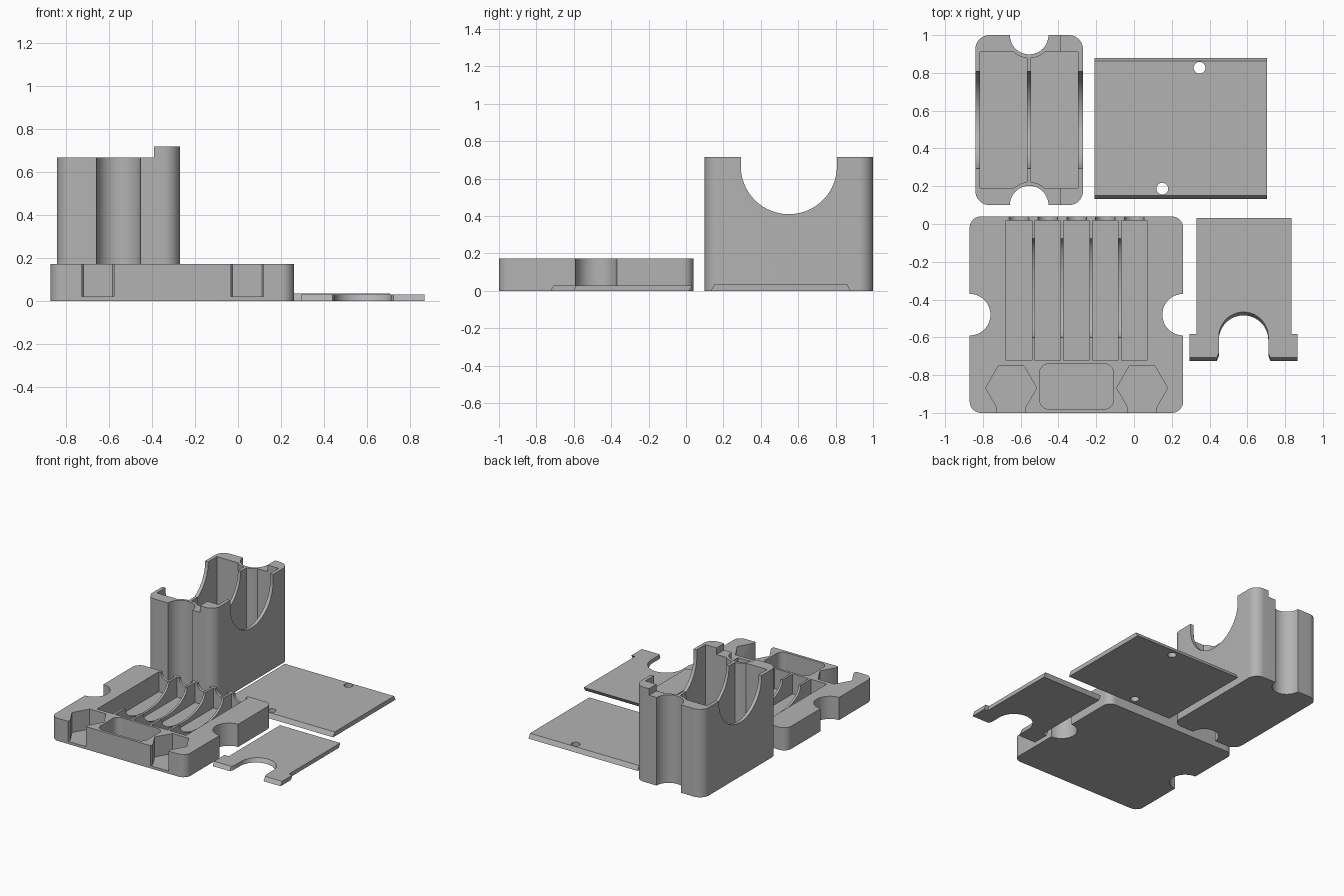
import bpy, bmesh, math

if "Cube" in bpy.data.objects:
    bpy.data.objects.remove(bpy.data.objects["Cube"])

grey = bpy.data.materials.new("plain grey")
grey.diffuse_color = (0.45, 0.45, 0.45, 1)
grey.use_nodes = True
grey.node_tree.nodes["Principled BSDF"].inputs["Base Color"].default_value = grey.diffuse_color


def prism(name, pts, lo, hi, axis='z', shear=0.0):
    """Extrude a 2D outline from lo to hi along z (points are x, y) or x (points are y, z)."""
    bm = bmesh.new()
    rings = []
    for h, s in ((lo, 0.0), (hi, shear)):
        rings.append([bm.verts.new((a, b + s, h) if axis == 'z' else
                                   (h, a, b) if axis == 'x' else (a, h, b)) for a, b in pts])
    n = len(pts)
    bm.faces.new(rings[0])
    bm.faces.new(rings[1])
    for i in range(n):
        j = (i + 1) % n
        bm.faces.new((rings[0][i], rings[0][j], rings[1][j], rings[1][i]))
    bmesh.ops.recalc_face_normals(bm, faces=bm.faces)
    me = bpy.data.meshes.new(name)
    bm.to_mesh(me)
    bm.free()
    me.materials.append(grey)
    ob = bpy.data.objects.new(name, me)
    bpy.context.collection.objects.link(ob)
    return ob


def rect(x0, y0, x1, y1):
    return [(x0, y0), (x1, y0), (x1, y1), (x0, y1)]


def arc(cx, cy, rx, ry, a0, a1, n):
    return [(cx + rx * math.cos(math.radians(a0 + (a1 - a0) * i / n)),
             cy + ry * math.sin(math.radians(a0 + (a1 - a0) * i / n))) for i in range(n + 1)]


def ring(cx, cy, rx, ry=None, n=48, start=0):
    return arc(cx, cy, rx, ry or rx, start, start + 360, n)[:-1]


def round_rect(x0, y0, x1, y1, r):
    pts = []
    for cx, cy, a in ((x1 - r, y1 - r, 0), (x0 + r, y1 - r, 90),
                      (x0 + r, y0 + r, 180), (x1 - r, y0 + r, 270)):
        pts += arc(cx, cy, r, r, a, a + 90, 10)
    return pts


def cut(ob, cutter):
    """Subtract the cutter and remove it."""
    m = ob.modifiers.new("cut", 'BOOLEAN')
    m.operation, m.solver, m.object = 'DIFFERENCE', 'EXACT', cutter
    bpy.context.view_layer.objects.active = ob
    bpy.ops.object.modifier_apply(modifier=m.name)
    bpy.data.objects.remove(cutter)


def smooth(ob):
    bpy.ops.object.select_all(action='DESELECT')
    ob.select_set(True)
    bpy.context.view_layer.objects.active = ob
    bpy.ops.object.shade_smooth_by_angle(angle=math.radians(30))


# Tray body with a round finger notch on each side
tray = prism("tray", round_rect(-0.87, -1.0, 0.26, 0.04, 0.06), 0, 0.172)
for x in (-0.87, 0.26):
    cut(tray, prism("notch", ring(x, -0.48, 0.11), -0.1, 0.4))

# Hexagonal pockets open to the front, and the rounded pocket between them
for x in (-0.65, 0.043):
    cut(tray, prism("hexagon", ring(x, -0.868, 0.135, n=6), 0.02, 0.4))
    cut(tray, prism("slot", rect(x - 0.075, -1.1, x + 0.075, -0.9), 0.02, 0.4))
cut(tray, prism("pocket", round_rect(-0.50, -0.98, -0.108, -0.74, 0.05), 0.02, 0.4))

# Five long bays, each with a half-round groove through the back wall
for i in range(5):
    x = -0.609 + 0.1525 * i
    cut(tray, prism("bay", rect(x - 0.068, -0.722, x + 0.068, 0.018), 0.02, 0.4))
    cut(tray, prism("groove", ring(x, 0.172, 0.052, n=32), 0.0, 0.1, 'y'))

# Scoop lowering the dividers between the bays
cut(tray, prism("scoop", ring(-0.34, 0.172, 0.262, 0.125), -0.60, 0.0, 'x'))
smooth(tray)

# Tall box: two cavities that wrap around the end notches
box = prism("tall_box", round_rect(-0.84, 0.10, -0.27, 1.0, 0.075), 0, 0.717)
for x0, x1 in ((-0.814, -0.566), (-0.544, -0.296)):
    cavity = prism("cavity", rect(x0, 0.19, x1, 0.91), 0.025, 1.0)
    for y in (0.10, 1.0):
        cut(cavity, prism("boss", ring(-0.555, y, 0.122), -0.1, 1.2))
    cut(box, cavity)
for y in (0.10, 1.0):
    cut(box, prism("end_notch", ring(-0.555, y, 0.102), -0.1, 1.2))

# Lowered rim on the left and the wide half-round opening through all walls
cut(box, prism("rim_step", rect(-1.0, 0.0, -0.39, 1.2), 0.667, 1.2))
opening = arc(0.55, 0.667, 0.257, 0.257, 180, 360, 40) + [(0.807, 1.0), (0.293, 1.0)]
cut(box, prism("opening", opening, -1.0, 0.0, 'x'))
smooth(box)

# Sliding lid with dovetail edges and two pin holes
lid = prism("sliding_lid", [(0.133, 0), (0.88, 0), (0.862, 0.034), (0.151, 0.034)],
            -0.21, 0.705, 'x')
for x, y in ((0.347, 0.827), (0.15, 0.187)):
    cut(lid, prism("pin_hole", ring(x, y, 0.031, n=32), -0.1, 0.2))
smooth(lid)

# Small gate plate with slanted ends, wide feet and an arch
outline = [(0.295, -0.725), (0.438, -0.725), (0.449, -0.70)]
outline += arc(0.58, -0.615, 0.131, 0.131, 180, 0, 32)
outline += [(0.711, -0.70), (0.722, -0.725), (0.865, -0.725), (0.865, -0.60), (0.835, -0.60),
            (0.835, 0.015), (0.33, 0.015), (0.33, -0.60), (0.295, -0.60)]
smooth(prism("gate_plate", outline, 0, 0.03, shear=0.018))
